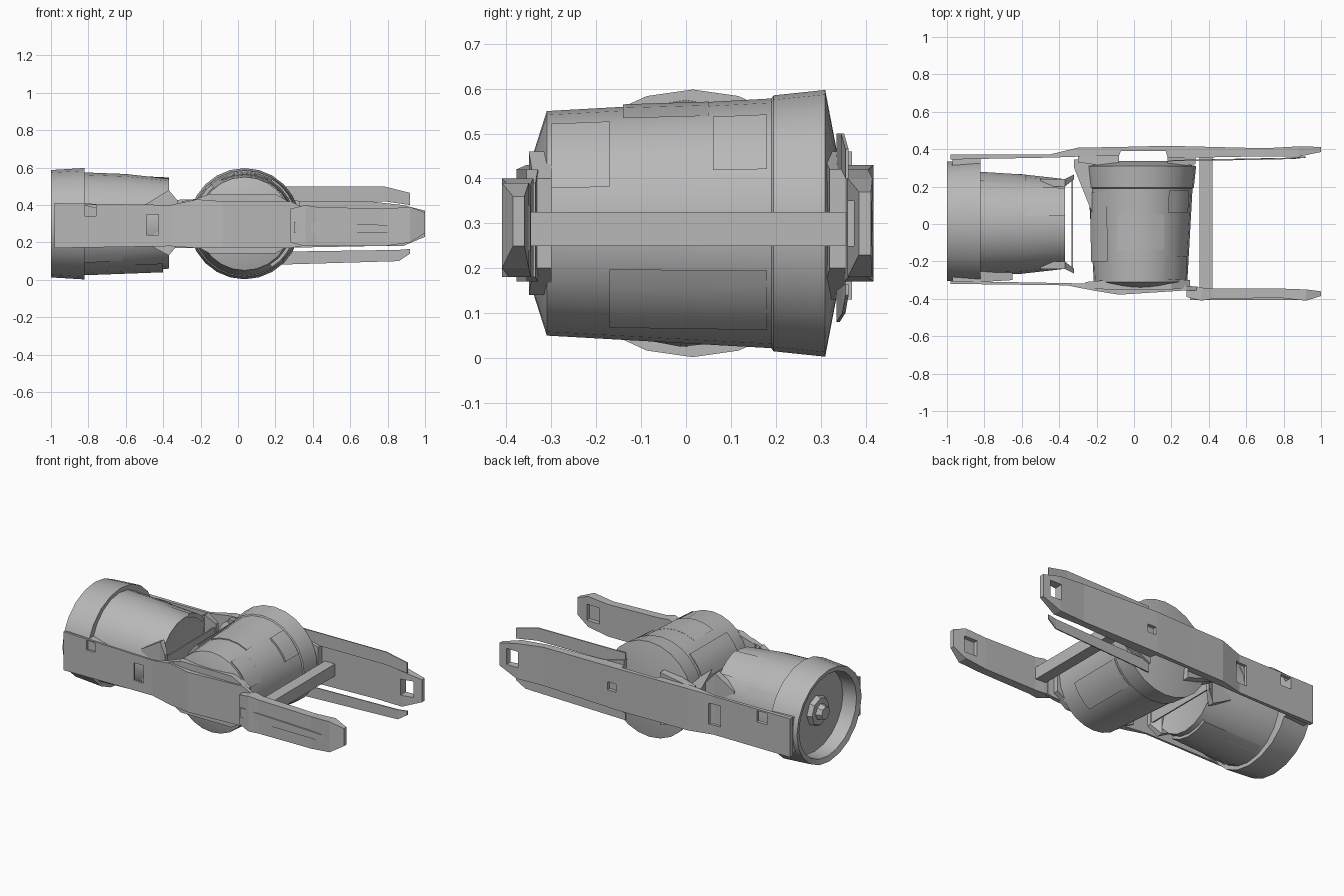
import bpy, bmesh
from math import sin, cos, radians
from mathutils import Vector

if "Cube" in bpy.data.objects:
    bpy.data.objects.remove(bpy.data.objects["Cube"])

grey = bpy.data.materials.new("plain_grey")
grey.use_nodes = True
COLOUR = (0.48, 0.48, 0.48, 1)
grey.diffuse_color = COLOUR
grey.node_tree.nodes["Principled BSDF"].inputs["Base Color"].default_value = COLOUR


def finish(name, bm):
    bmesh.ops.recalc_face_normals(bm, faces=bm.faces)
    mesh = bpy.data.meshes.new(name)
    bm.to_mesh(mesh)
    bm.free()
    mesh.materials.append(grey)
    obj = bpy.data.objects.new(name, mesh)
    bpy.context.collection.objects.link(obj)
    return obj


def loft(name, sections):
    """Rectangular tube through sections (x, y0, y1, z0, z1)."""
    bm = bmesh.new()
    rings = []
    for x, y0, y1, z0, z1 in sections:
        corners = ((y0, z0), (y1, z0), (y1, z1), (y0, z1))
        rings.append([bm.verts.new((x, y, z)) for y, z in corners])
    for a, b in zip(rings, rings[1:]):
        for i in range(4):
            j = (i + 1) % 4
            bm.faces.new((a[i], a[j], b[j], b[i]))
    bm.faces.new(rings[0])
    bm.faces.new(rings[-1])
    return finish(name, bm)


def box(name, x, y, z):
    return loft(name, [(x[0], *y, *z), (x[1], *y, *z)])


def lathe(name, profile, axis, centre, start=0, end=360, sides=20, wide=1.0):
    """Revolve (along, radius) points about x or y; angle 90 is up."""
    full = end - start >= 360
    bm = bmesh.new()
    columns = []
    for k in range(sides if full else sides + 1):
        a = radians(start + (end - start) * k / sides)
        column = []
        for along, r in profile:
            side, up = r * cos(a) * wide, r * sin(a)
            p = (along, side, up) if axis == "x" else (side, along, up)
            column.append(bm.verts.new(Vector(p) + Vector(centre)))
        columns.append(column)
    pairs = list(zip(columns, columns[1:]))
    if full:
        pairs.append((columns[-1], columns[0]))
    for a, b in pairs:
        for i in range(len(profile) - 1):
            bm.faces.new((a[i], a[i + 1], b[i + 1], b[i]))
    bmesh.ops.remove_doubles(bm, verts=bm.verts, dist=0.0005)
    obj = finish(name, bm)
    bpy.context.view_layer.objects.active = obj
    obj.select_set(True)
    bpy.ops.object.shade_smooth_by_angle(angle=radians(25))
    obj.select_set(False)
    return obj


def cut(obj, *ranges):
    """Cut box-shaped openings, given as x, y and z ranges."""
    for x, y, z in ranges:
        cutter = box("opening_cutter", x, y, z)
        cutter.hide_render = True
        mod = obj.modifiers.new("opening", "BOOLEAN")
        mod.operation, mod.object, mod.solver = "DIFFERENCE", cutter, "EXACT"
        graph = bpy.context.evaluated_depsgraph_get()
        mesh = bpy.data.meshes.new_from_object(obj.evaluated_get(graph))
        obj.modifiers.clear()
        obj.data = mesh
        bpy.data.objects.remove(cutter)


# Side rails
front_rail = loft("front_rail", [
    (-0.98, -0.32, -0.305, 0.17, 0.41), (-0.36, -0.328, -0.316, 0.18, 0.40),
    (-0.22, -0.355, -0.32, 0.17, 0.43), (-0.08, -0.378, -0.335, 0.17, 0.42),
    (0.28, -0.355, -0.33, 0.17, 0.42), (0.34, -0.355, -0.335, 0.18, 0.39)])
cut(front_rail, ((-0.82, -0.76), (-0.4, -0.2), (0.34, 0.4)),
    ((-0.49, -0.425), (-0.4, -0.2), (0.24, 0.35)))

front_arm = loft("front_arm", [
    (0.28, -0.39, -0.34, 0.2, 0.38), (0.36, -0.41, -0.34, 0.18, 0.4),
    (0.42, -0.40, -0.345, 0.18, 0.39), (0.78, -0.395, -0.345, 0.18, 0.38),
    (0.92, -0.41, -0.35, 0.2, 0.39), (1.0, -0.385, -0.36, 0.25, 0.36)])
cut(front_arm, ((0.84, 0.93), (-0.375, -0.2), (0.24, 0.34)))
loft("front_arm_rib", [(0.3, -0.405, -0.39, 0.25, 0.31),
                       (0.88, -0.405, -0.39, 0.25, 0.29)])

# The back rail thins beside the drum, leaving a slot
back_rail = loft("back_rail", [
    (-0.98, 0.345, 0.372, 0.17, 0.41), (-0.45, 0.355, 0.372, 0.17, 0.41),
    (-0.3, 0.36, 0.408, 0.17, 0.43), (-0.08, 0.365, 0.412, 0.17, 0.43),
    (-0.07, 0.39, 0.412, 0.17, 0.43), (0.17, 0.39, 0.418, 0.17, 0.43),
    (0.18, 0.352, 0.418, 0.17, 0.43), (0.7, 0.362, 0.405, 0.18, 0.42),
    (0.88, 0.36, 0.415, 0.18, 0.40), (1.0, 0.385, 0.412, 0.23, 0.37)])
cut(back_rail, ((-0.82, -0.75), (0.3, 0.5), (0.33, 0.4)),
    ((-0.5, -0.42), (0.3, 0.5), (0.23, 0.36)),
    ((0.19, 0.25), (0.395, 0.5), (0.28, 0.33)),
    ((0.87, 0.95), (0.3, 0.5), (0.25, 0.35)))

# Long thin fins beside the back rail, above and below
loft("upper_fin", [(0.18, 0.335, 0.342, 0.42, 0.5), (0.78, 0.345, 0.352, 0.42, 0.5),
                   (0.92, 0.355, 0.362, 0.4, 0.465)])
loft("lower_fin", [(0.18, 0.335, 0.342, 0.08, 0.15), (0.86, 0.348, 0.355, 0.1, 0.16),
                   (0.92, 0.355, 0.362, 0.14, 0.165)])

# Cross members
box("crossbar", (0.35, 0.42), (-0.35, 0.36), (0.25, 0.325))
box("divider_sheet", (-0.333, -0.325), (-0.26, 0.26), (0.2, 0.4))
loft("corner_gusset", [(-0.32, 0.3, 0.345, 0.22, 0.4), (-0.2, 0.0, 0.345, 0.22, 0.4)])

# Central drum lying across the rails
DRUM = (0.035, 0, 0.3)
lathe("drum", [(-0.345, 0), (-0.345, 0.14), (-0.31, 0.25), (0.19, 0.278),
               (0.195, 0.285), (0.31, 0.297), (0.338, 0.15), (0.338, 0)],
      "y", DRUM, sides=24)
for name, y0, y1, r, a, b in (
        ("drum_front_panel", -0.3, -0.17, 0.256, 18, 60),
        ("drum_top_panel", -0.14, 0.05, 0.265, 62, 118),
        ("drum_side_panel", 0.06, 0.18, 0.28, 25, 58),
        ("drum_low_panel", -0.17, 0.18, 0.274, -58, -22),
        ("drum_rear_panel", -0.2, 0.17, 0.274, 130, 165)):
    lathe(name, [(y0, r - 0.03), (y0, r), (y1, r + 0.006), (y1, r - 0.03)],
          "y", DRUM, a, b, sides=4)
loft("drum_front_bracket", [
    (-0.26, -0.34, -0.31, 0.2, 0.42), (-0.15, -0.35, -0.3, 0.14, 0.46),
    (0.2, -0.35, -0.3, 0.14, 0.46), (0.3, -0.34, -0.3, 0.2, 0.4)])
loft("drum_back_left_bracket", [(0.18, 0.3, 0.355, 0.13, 0.46),
                                (0.33, 0.32, 0.355, 0.2, 0.42)])
loft("drum_back_right_bracket", [(-0.3, 0.33, 0.37, 0.2, 0.42),
                                 (-0.08, 0.3, 0.37, 0.13, 0.46)])

# Barrel at the tail: open collar, recessed disc and stepped body
BARREL = (0, 0.0, 0.3)
lathe("barrel_collar", [(-0.9, 0), (-0.9, 0.25), (-0.99, 0.255), (-1.0, 0.287),
                        (-0.82, 0.298), (-0.82, 0.2)],
      "x", (0, 0.015, 0.3), sides=20, wide=1.11)
lathe("barrel_body", [(-0.84, 0.275), (-0.6, 0.266), (-0.37, 0.24),
                      (-0.385, 0.2), (-0.385, 0)], "x", BARREL, sides=20)
lathe("barrel_hub", [(-0.88, 0.1), (-0.93, 0.085), (-0.93, 0.05),
                     (-0.965, 0.04), (-0.965, 0)], "x", BARREL, sides=8)
for name, x0, x1, r, a, b in (
        ("barrel_top_panel", -0.68, -0.37, 0.266, 40, 80),
        ("barrel_front_panel", -0.82, -0.62, 0.282, 190, 228),
        ("barrel_back_panel", -0.82, -0.58, 0.28, -5, 35),
        ("barrel_low_panel", -0.8, -0.4, 0.275, 235, 300)):
    lathe(name, [(x0, r - 0.03), (x0, r), (x1, r - 0.015), (x1, r - 0.04)],
          "x", BARREL, a, b, sides=4)
for side in (-1, 1):
    root = sorted((side * 0.2, side * 0.24))
    tip = sorted((side * 0.24, side * 0.265))
    loft("barrel_bracket", [(-0.5, *root, 0.2, 0.4), (-0.37, *root, 0.13, 0.48),
                            (-0.32, *tip, 0.19, 0.42)])

# Blocks joining the barrel to the rails
loft("front_mount", [(-0.97, -0.31, -0.27, 0.18, 0.4), (-0.82, -0.31, -0.25, 0.18, 0.4),
                     (-0.65, -0.3, -0.24, 0.22, 0.36)])
loft("back_mount", [(-0.97, 0.28, 0.35, 0.18, 0.4), (-0.82, 0.27, 0.35, 0.18, 0.4)])
